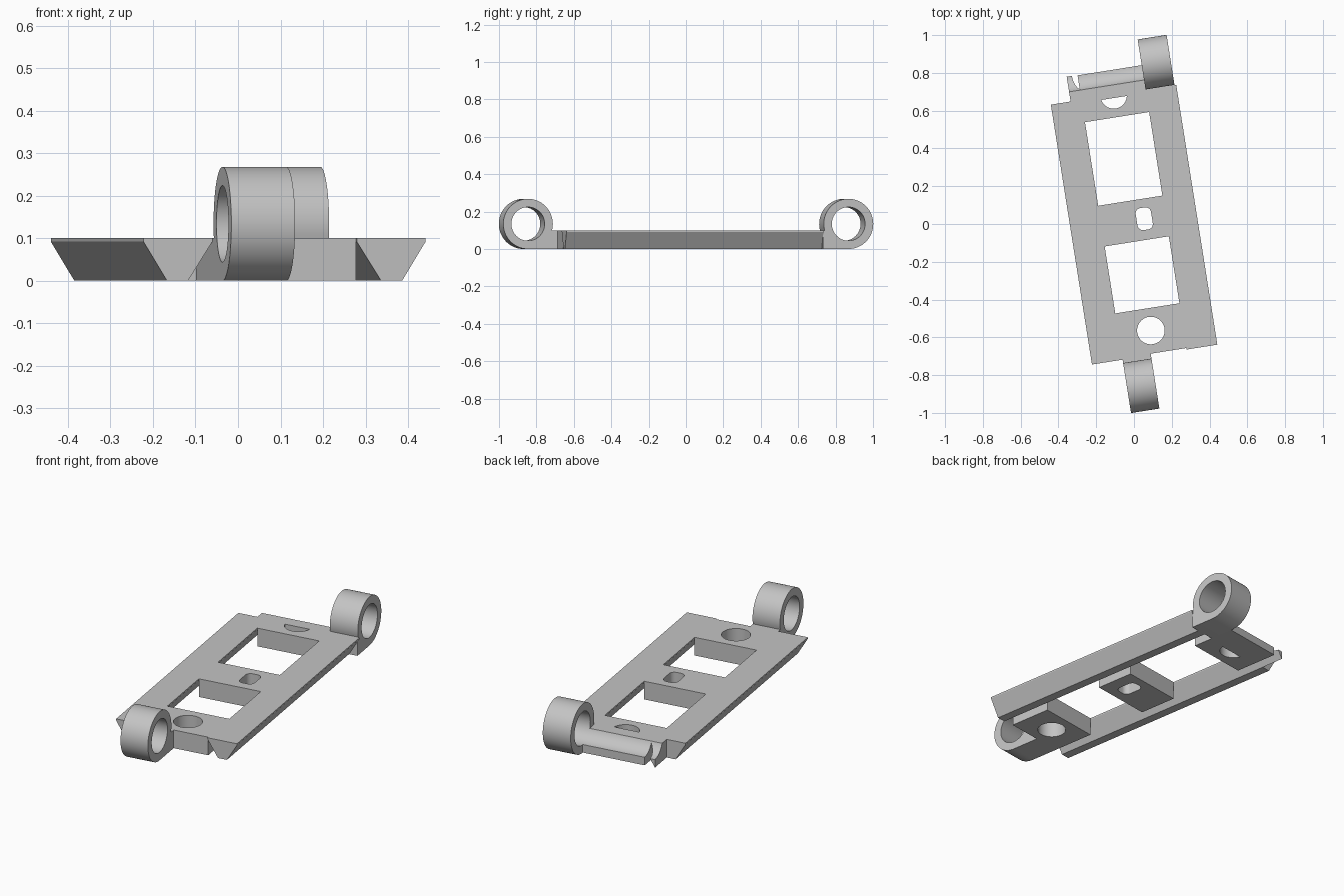
import bpy, bmesh, math
from mathutils import Matrix

if "Cube" in bpy.data.objects:
    bpy.data.objects.remove(bpy.data.objects["Cube"])

TURN = Matrix.Rotation(math.radians(9), 4, 'Z')
grey = bpy.data.materials.new("plain grey")
grey.diffuse_color = (0.55, 0.55, 0.55, 1)
grey.use_nodes = True
grey.node_tree.nodes["Principled BSDF"].inputs["Base Color"].default_value = grey.diffuse_color

PLACE = {'x': lambda a, b, t: (t, a, b),
         'y': lambda a, b, t: (a, t, b),
         'z': lambda a, b, t: (a, b, t)}


def prism(name, outline, axis, lo, hi):
    """Extrude a 2D outline along an axis, then turn it with the whole part."""
    bm = bmesh.new()
    put = PLACE[axis]
    face = bm.faces.new([bm.verts.new(put(a, b, lo)) for a, b in outline])
    ext = bmesh.ops.extrude_face_region(bm, geom=[face])
    verts = [g for g in ext['geom'] if isinstance(g, bmesh.types.BMVert)]
    bmesh.ops.translate(bm, verts=verts, vec=put(0, 0, hi - lo))
    bmesh.ops.recalc_face_normals(bm, faces=bm.faces)
    bm.transform(TURN)
    me = bpy.data.meshes.new(name)
    bm.to_mesh(me)
    bm.free()
    me.materials.append(grey)
    ob = bpy.data.objects.new(name, me)
    bpy.context.collection.objects.link(ob)
    return ob


def rect(a0, a1, b0, b1):
    return [(a0, b0), (a1, b0), (a1, b1), (a0, b1)]


def arc(ca, cb, r, start, end, n):
    return [(ca + r * math.cos(math.radians(start + (end - start) * i / n)),
             cb + r * math.sin(math.radians(start + (end - start) * i / n)))
            for i in range(n + 1)]


def circle(ca, cb, r, n=64):
    return arc(ca, cb, r, 0, 360, n)[:-1]


def select(ob):
    bpy.ops.object.select_all(action='DESELECT')
    ob.select_set(True)
    bpy.context.view_layer.objects.active = ob


def cut(ob, outline, axis, lo, hi):
    cutter = prism("cutter", outline, axis, lo, hi)
    cutter.hide_render = True
    mod = ob.modifiers.new("cut", 'BOOLEAN')
    mod.operation, mod.solver, mod.object = 'DIFFERENCE', 'EXACT', cutter
    select(ob)
    bpy.ops.object.modifier_apply(modifier=mod.name)
    bpy.data.objects.remove(cutter)


H, LIP, W = 0.10, 0.092, 0.172      # plate height, underside of lip, half block width
RING_Z, RING_R, BORE_R = 0.134, 0.134, 0.09
FRONT_V, BACK_V = -0.852, 0.828     # ring axes

# dovetail side rails
for side, label in ((-1, "left_rail"), (1, "right_rail")):
    section = [(W, H), (0.336, H), (0.336, LIP), (0.28, 0), (0.23, 0), (W, LIP)]
    prism(label, [(side * a, b) for a, b in section], 'y', -0.70, 0.693)

# cross blocks joining the rails, with their holes
front = prism("front_block", rect(-W, W, -0.692, -0.452), 'z', 0, H)
cut(front, circle(0, -0.571, 0.073), 'z', -0.1, 0.2)

middle = prism("middle_block", rect(-W, W, -0.093, 0.125), 'z', 0, H)
slot = []
for du, dv, start in ((1, 1, 0), (-1, 1, 90), (-1, -1, 180), (1, -1, 270)):
    slot += arc(0.058 + du * 0.012, 0.019 + dv * 0.03, 0.029, start, start + 90, 8)
cut(middle, slot, 'z', -0.1, 0.2)

back = prism("back_block", rect(-W, W, 0.573, 0.824), 'z', 0, H)
cut(back, arc(0, 0.689, 0.07, 191, 349, 28), 'z', -0.1, 0.2)

# small post carrying on the left rail behind the plate
post = prism("back_post", [(-0.23, 0), (-W, LIP), (-W, H), (-0.23, H)], 'y', 0.693, 0.826)

# rounded trough along the ring axis
for ob in (back, post):
    cut(ob, circle(BACK_V, RING_Z, BORE_R), 'x', -0.4, 0.4)

# hinge rings with their flat feet
rings = []
for label, axis_v, out, foot, lo, hi in (
        ("front_ring", FRONT_V, -1, -0.69, -W, -0.02),
        ("back_ring", BACK_V, 1, 0.69, W, 0.327)):
    meet = 180 + math.degrees(math.asin((RING_Z - H) / RING_R))
    outline = arc(0, RING_Z, RING_R, -90, meet, 60)
    outline = [(axis_v + out * a, b) for a, b in outline] + [(foot, H), (foot, 0)]
    ring = prism(label, outline, 'x', lo, hi)
    cut(ring, circle(axis_v, RING_Z, BORE_R), 'x', lo - 0.1, hi + 0.1)
    rings.append(ring)

for ob in rings + [front, middle, back, post]:
    select(ob)
    bpy.ops.object.shade_smooth_by_angle(angle=math.radians(25))
